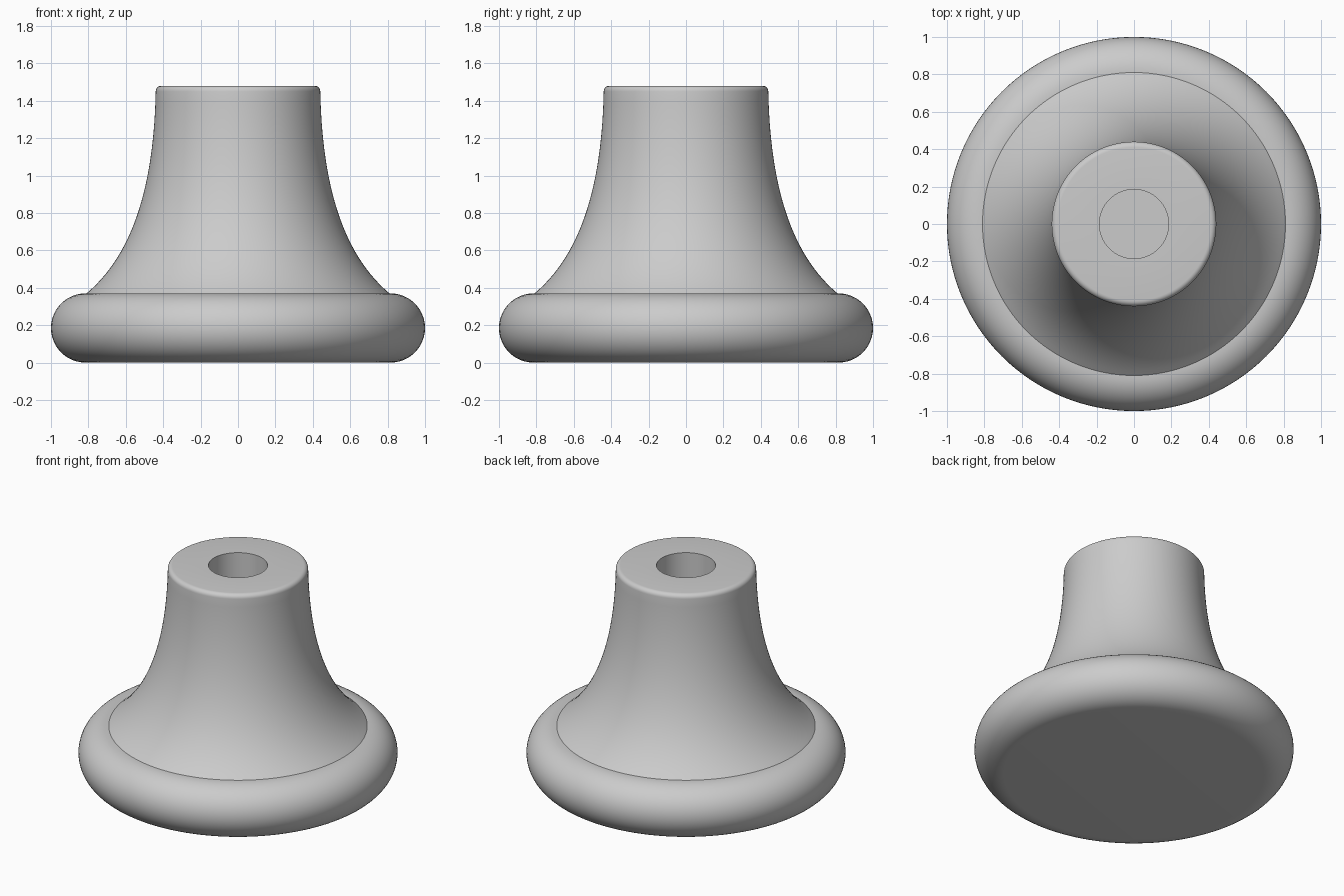
import bpy, bmesh, math
from mathutils import Vector
from mathutils.geometry import interpolate_bezier

if "Cube" in bpy.data.objects:
    bpy.data.objects.remove(bpy.data.objects["Cube"])

SEGMENTS = 128


def arc(cx, cz, r, start, end, steps):
    """Points (radius, height) on an arc, angles in degrees."""
    angles = [math.radians(start + (end - start) * i / steps) for i in range(steps + 1)]
    return [(cx + r * math.cos(a), cz + r * math.sin(a)) for a in angles]


def lathe(name, profile, material):
    """Revolve a profile that starts and ends on the z axis."""
    bm = bmesh.new()
    verts = [bm.verts.new((r, 0, z)) for r, z in profile]
    edges = [bm.edges.new(pair) for pair in zip(verts, verts[1:])]
    bmesh.ops.spin(bm, geom=verts + edges, axis=(0, 0, 1), cent=(0, 0, 0),
                   angle=math.tau, steps=SEGMENTS)
    bmesh.ops.remove_doubles(bm, verts=bm.verts, dist=1e-4)
    bmesh.ops.recalc_face_normals(bm, faces=bm.faces)
    mesh = bpy.data.meshes.new(name)
    bm.to_mesh(mesh)
    bm.free()
    mesh.materials.append(material)
    obj = bpy.data.objects.new(name, mesh)
    bpy.context.collection.objects.link(obj)
    bpy.context.view_layer.objects.active = obj
    obj.select_set(True)
    bpy.ops.object.shade_smooth_by_angle(angle=math.radians(30))
    return obj


grey = bpy.data.materials.new("plain grey")
grey.diffuse_color = (0.6, 0.6, 0.6, 1)
grey.use_nodes = True
grey.node_tree.nodes["Principled BSDF"].inputs["Base Color"].default_value = grey.diffuse_color

# Rounded disc rim
profile = [(0, 0)] + arc(0.815, 0.185, 0.185, -90, 90, 24)
# Flared neck
neck = interpolate_bezier(Vector((0.81, 0.37)), Vector((0.56, 0.58)),
                          Vector((0.45, 0.95)), Vector((0.44, 1.45)), 28)
profile += [(p[0], p[1]) for p in neck]
# Rounded top edge
profile += arc(0.41, 1.45, 0.03, 0, 90, 6)[1:]
# Blind screw hole
profile += [(0.185, 1.48), (0.185, 0.75), (0, 0.75)]

lathe("knob", profile, grey)
